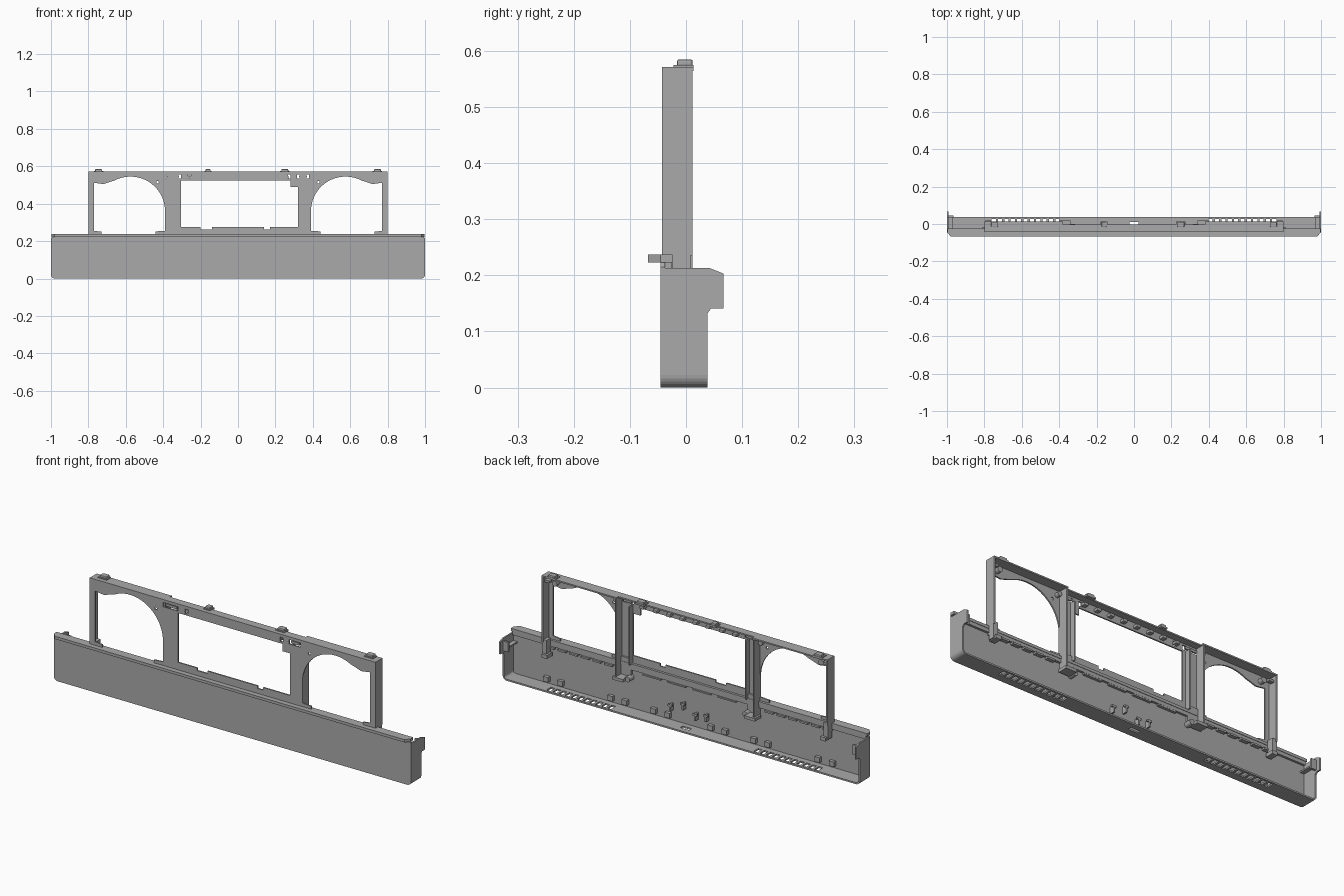
import bpy, bmesh, math
from mathutils import Vector

cube = bpy.data.objects.get("Cube")
if cube:
    bpy.data.objects.remove(cube)

grey = bpy.data.materials.new("mid_grey")
grey.use_nodes = True
colour = (0.4, 0.4, 0.4, 1)
grey.diffuse_color = colour
grey.node_tree.nodes["Principled BSDF"].inputs["Base Color"].default_value = colour

AXES = {"XZ": lambda a, b, c: (a, c, b),
        "YZ": lambda a, b, c: (c, a, b),
        "XY": lambda a, b, c: (a, b, c)}


def add_object(name, mesh):
    ob = bpy.data.objects.new(name, mesh)
    bpy.context.scene.collection.objects.link(ob)
    mesh.materials.clear()
    mesh.materials.append(grey)
    return ob


def plate(name, plane, loops, low, high):
    """Flat sheet: first loop is the outline, the others are holes."""
    curve = bpy.data.curves.new(name, "CURVE")
    curve.dimensions = "2D"
    curve.fill_mode = "BOTH"
    curve.extrude = (high - low) / 2
    for loop in loops:
        spline = curve.splines.new("POLY")
        spline.points.add(len(loop) - 1)
        for p, (a, b) in zip(spline.points, loop):
            p.co = (a, b, 0, 1)
        spline.use_cyclic_u = True
    temp = bpy.data.objects.new("temp", curve)
    bpy.context.scene.collection.objects.link(temp)
    graph = bpy.context.evaluated_depsgraph_get()
    mesh = bpy.data.meshes.new_from_object(temp.evaluated_get(graph))
    bpy.data.objects.remove(temp)
    bm = bmesh.new()
    bm.from_mesh(mesh)
    for v in bm.verts:
        v.co = Vector(AXES[plane](v.co.x, v.co.y, v.co.z + (low + high) / 2))
    bmesh.ops.remove_doubles(bm, verts=bm.verts, dist=1e-5)
    bmesh.ops.recalc_face_normals(bm, faces=bm.faces)
    for f in bm.faces:
        f.smooth = False
    bm.to_mesh(mesh)
    bm.free()
    mesh.name = name
    return add_object(name, mesh)


def rect(a0, a1, b0, b1):
    return [(a0, b0), (a1, b0), (a1, b1), (a0, b1)]


def arc(cx, cy, r, start, end, n):
    return [(cx + r * math.cos(math.radians(start + (end - start) * i / n)),
             cy + r * math.sin(math.radians(start + (end - start) * i / n)))
            for i in range(n + 1)]


def box(name, x0, x1, y0, y1, z0, z1, bevel=0):
    ob = plate(name, "XY", [rect(min(x0, x1), max(x0, x1), y0, y1)], z0, z1)
    if bevel:
        m = ob.modifiers.new("rounding", "BEVEL")
        m.width, m.segments = bevel, 2
    return ob


def flip(points):
    return [(-a, b) for a, b in reversed(points)]


# Lower tray: front panel with rounded corners
R, T = 0.022, 0.008
corner = arc(1 - R, R, R, -90, 0, 6)
half = corner + [(1, 0.215), (0.993, 0.224)]
plate("front_panel", "XZ", [half + flip(half)], -0.045, -0.045 + T)

# Forward lip along the panel top
half = [(0.98, -0.068), (0.998, -0.045), (0.998, -0.024)]
plate("top_lip", "XY", [half + flip(half)], 0.223, 0.237)
box("lip_back_rail", -0.99, 0.99, -0.037, -0.026, 0.205, 0.224)

# Tray floor with two rows of vent slots
slots = [rect(s * 0.58 + d - 0.011, s * 0.58 + d + 0.011, -0.008, 0.028)
         for s in (-1, 1) for d in [(i - 5) * 0.034 for i in range(11)]]
slots.append(rect(-0.025, 0.025, -0.01, 0.01))
plate("tray_floor", "XY", [rect(R - 1, 1 - R, -0.045, 0.038)] + slots, 0, T)

# End walls with ears, and curved tray corners
end_outline = [(-0.045, R), (0.038, R), (0.038, 0.132), (0.045, 0.141), (0.067, 0.141),
               (0.067, 0.203), (0.042, 0.213), (-0.045, 0.213)]
inner = arc(1 - R, R, R - T, 0, -90, 6)
for s, side in ((1, "left"), (-1, "right")):
    lo, hi = sorted((s * 1, s * (1 - T)))
    plate(side + "_end_wall", "YZ", [end_outline], lo, hi)
    ring = corner + inner
    plate(side + "_tray_corner", "XZ", [ring if s > 0 else flip(ring)], -0.045, 0.038)
    box(side + "_ear_hook", s * 0.965, s * 0.993, 0.035, 0.045, 0.15, 0.2)
    box(side + "_ear_rib", s * 0.97, s * 0.993, -0.04, 0.04, 0.165, 0.172)

# Upper frame: side openings are arched and open below, the middle one is closed
half = [(0.8, 0.571), (0.8, 0.232), (0.73, 0.232), (0.73, 0.25), (0.77, 0.255),
        (0.77, 0.512), (0.72, 0.505), (0.69, 0.515)]
half += arc(0.575, 0.36, 0.185, 62, 180, 20)
half += [(0.39, 0.255), (0.44, 0.252), (0.44, 0.232)]
middle = [(-0.305, 0.275), (-0.2, 0.275), (-0.2, 0.262), (-0.14, 0.262), (-0.14, 0.275),
          (0.14, 0.275), (0.14, 0.262), (0.17, 0.262), (0.17, 0.275), (0.32, 0.275),
          (0.32, 0.488), (0.28, 0.488), (0.28, 0.525), (-0.305, 0.525)]
windows = [rect(-0.39, -0.305, 0.534, 0.556), rect(0.315, 0.38, 0.534, 0.556),
           rect(-0.268, -0.25, 0.534, 0.556), rect(0.265, 0.282, 0.534, 0.556)]
windows += [arc(s * 0.43, 0.515, 0.007, 0, 315, 7) for s in (-1, 1)]
plate("frame_plate", "XZ", [half + flip(half), middle] + windows, -0.043, -0.036)
for x0, x1 in ((-0.38, -0.315), (0.325, 0.37)):
    box("window_bar", x0, x1, -0.039, -0.03, 0.539, 0.551)

# Top flange, deeper over the side openings
box("top_flange_middle", -0.39, 0.39, -0.038, -0.002, 0.564, 0.571)
for s, side in ((1, "left"), (-1, "right")):
    box(side + "_top_flange", s * 0.38, s * 0.8, -0.038, 0.013, 0.564, 0.571)
    # Outer post and its leg inside the tray
    box(side + "_outer_post", s * 0.793, s * 0.8, -0.04, 0.012, 0.235, 0.566)
    box(side + "_outer_leg", s * 0.775, s * 0.8, -0.024, 0.008, 0.165, 0.247)
    box(side + "_outer_leg_foot", s * 0.765, s * 0.795, -0.024, 0.02, 0.16, 0.178)
    box(side + "_post_latch", s * 0.765, s * 0.795, -0.022, -0.002, 0.535, 0.546)
    # Column flanges running down into the tray
    box(side + "_column_flange", s * 0.383, s * 0.39, -0.037, 0.012, 0.16, 0.566)
    box(side + "_column_inner_flange", s * 0.322, s * 0.329, -0.037, -0.01, 0.235, 0.53)
    box(side + "_column_leg", s * 0.325, s * 0.39, -0.037, -0.026, 0.16, 0.26)
    box(side + "_column_foot", s * 0.34, s * 0.4, -0.03, 0.02, 0.155, 0.17)
    plate(side + "_column_boss", "XZ", [arc(s * 0.33, 0.165, 0.014, 0, 330, 11)], -0.037, 0.0)
    plate(side + "_corner_boss", "XZ", [arc(s * 0.745, 0.535, 0.014, 0, 330, 11)], -0.037, -0.012)
    plate(side + "_arch_boss", "XZ", [arc(s * 0.405, 0.54, 0.012, 0, 330, 11)], -0.037, -0.015)

# Clips standing on the top flange
for x, w in ((-0.745, 0.025), (-0.16, 0.018), (0.25, 0.025), (0.745, 0.025)):
    box("top_clip_base", x - w, x + w, -0.022, 0.013, 0.566, 0.575)
    box("top_clip", x - w * 0.75, x + w * 0.75, -0.016, 0.012, 0.572, 0.585, 0.004)

# Small blocks behind the top rail
for i in range(8):
    x = -0.26 + i * 0.074
    box("rail_block", x - 0.012, x + 0.012, -0.037, -0.012, 0.535, 0.55, 0.003)

# Ribs, tabs and hooks inside the tray
for s in (-1, 1):
    for i in range(6):
        x = s * (0.45 + i * 0.065)
        box("upper_tab", x - 0.022, x + 0.022, -0.038, -0.018, 0.195, 0.204)
    for x in (0.12, 0.2, 0.36, 0.44, 0.72, 0.8):
        box("floor_tab", s * x - 0.014, s * x + 0.014, -0.037, -0.02, 0.02, 0.045)
for i in range(4):
    x = -0.21 + i * 0.14
    box("middle_tab", x - 0.05, x + 0.05, -0.038, -0.024, 0.196, 0.203)
for x, z in ((-0.1, 0.06), (-0.04, 0.05), (0.03, 0.085), (0.1, 0.06)):
    box("panel_hook_stem", x - 0.004, x + 0.004, -0.038, -0.012, z, z + 0.035)
    box("panel_hook_head", x - 0.012, x + 0.012, -0.02, -0.012, z + 0.025, z + 0.035)
